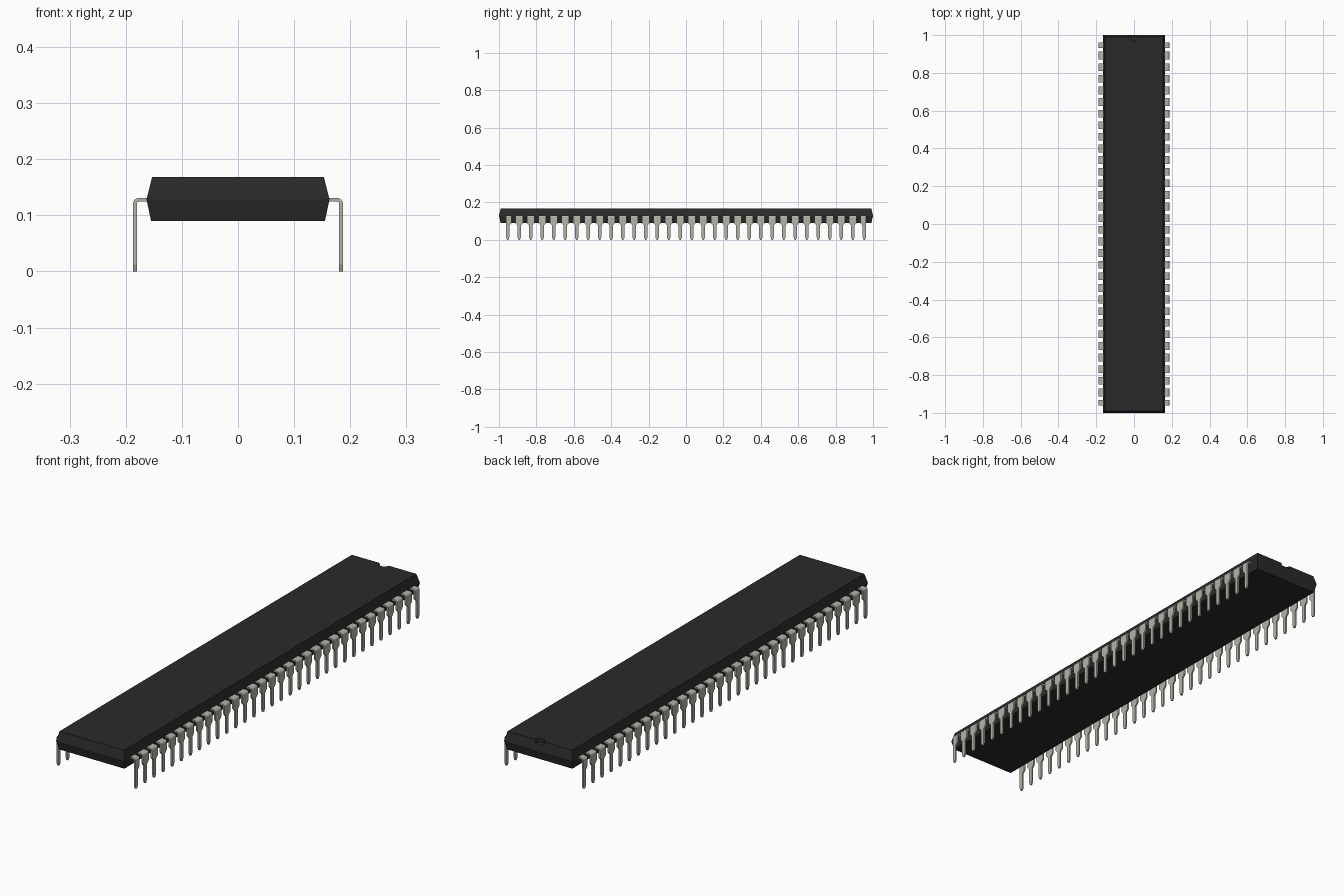
import bpy, bmesh, math
from mathutils import Matrix

cube = bpy.data.objects.get("Cube")
if cube:
    bpy.data.objects.remove(cube, do_unlink=True)


def material(name, rgb, rough):
    m = bpy.data.materials.new(name)
    m.use_nodes = True
    m.diffuse_color = (*rgb, 1)
    shader = m.node_tree.nodes["Principled BSDF"]
    shader.inputs["Base Color"].default_value = (*rgb, 1)
    shader.inputs["Roughness"].default_value = rough
    return m


BLACK = material("black plastic", (0.023, 0.023, 0.023), 0.7)
METAL = material("pin metal", (0.46, 0.45, 0.39), 0.5)


def make_mesh(name, bm, mat):
    bmesh.ops.recalc_face_normals(bm, faces=bm.faces)
    mesh = bpy.data.meshes.new(name)
    bm.to_mesh(mesh)
    bm.free()
    mesh.materials.append(mat)
    return mesh


def add_object(name, mesh):
    ob = bpy.data.objects.new(name, mesh)
    bpy.context.collection.objects.link(ob)
    return ob


def loft(bm, rings):
    """Skin a list of four-cornered rings and cap both ends."""
    rows = [[bm.verts.new(p) for p in ring] for ring in rings]
    for a, b in zip(rows, rows[1:]):
        for i in range(4):
            j = (i + 1) % 4
            bm.faces.new((a[i], a[j], b[j], b[i]))
    bm.faces.new(rows[0][::-1])
    bm.faces.new(rows[-1])


# Body: bottom, widest parting line, top
bm = bmesh.new()
loft(bm, [[(-x, -y, z), (x, -y, z), (x, y, z), (-x, y, z)]
          for x, y, z in ((0.155, 0.991, 0.09), (0.163, 1.0, 0.128), (0.153, 0.99, 0.168))])
body = add_object("chip_body", make_mesh("chip_body", bm, BLACK))

# Round orientation notch cut into the top of the back end
bm = bmesh.new()
bmesh.ops.create_cone(bm, cap_ends=True, segments=32, radius1=0.022, radius2=0.022,
                      depth=0.03, matrix=Matrix.Translation((0, 0.992, 0.169)))
cutter = add_object("notch_cutter", make_mesh("notch_cutter", bm, BLACK))
cutter.hide_render = True
cut = body.modifiers.new("notch", 'BOOLEAN')
cut.operation = 'DIFFERENCE'
cut.solver = 'EXACT'
cut.object = cutter
bpy.context.view_layer.objects.active = body
bpy.ops.object.modifier_apply(modifier=cut.name)
bpy.data.objects.remove(cutter, do_unlink=True)

# Pins: bent strip with a wide shoulder, narrow leg and tapered tip
OUT, TOP, T, R = 0.187, 0.131, 0.0068, 0.0105
WIDE, THIN, TIP = 0.0205, 0.0085, 0.004


def pin_mesh(name, shoulder_lo, shoulder_hi):
    """Shoulder half-widths towards -y and +y."""
    stations = [((0.15, TOP), (0.15, TOP - T), shoulder_lo, shoulder_hi)]
    cx, cz = OUT - R, TOP - R
    for k in range(7):
        a = math.pi / 2 * (1 - k / 6)
        c, s = math.cos(a), math.sin(a)
        stations.append(((cx + R * c, cz + R * s),
                         (cx + (R - T) * c, cz + (R - T) * s), shoulder_lo, shoulder_hi))
    for z, lo, hi in ((0.09, shoulder_lo, shoulder_hi), (0.077, THIN, THIN),
                      (0.012, THIN, THIN), (0.0, TIP, TIP)):
        stations.append(((OUT, z), (OUT - T, z), lo, hi))
    bm = bmesh.new()
    loft(bm, [[(o[0], -lo, o[1]), (o[0], hi, o[1]), (i[0], hi, i[1]), (i[0], -lo, i[1])]
              for o, i, lo, hi in stations])
    return make_mesh(name, bm, METAL)


middle = pin_mesh("middle_pin", WIDE, WIDE)
front_end = pin_mesh("front_end_pin", THIN, WIDE)
back_end = pin_mesh("back_end_pin", WIDE, THIN)

# Two rows of pins; the second row is the first turned half round
COUNT, PITCH = 32, 0.0615
pins = []
for n in range(COUNT):
    y = (n - (COUNT - 1) / 2) * PITCH
    mesh = front_end if n == 0 else back_end if n == COUNT - 1 else middle
    left = add_object(f"left_pin_{n + 1}", mesh)
    left.location.y = y
    right = add_object(f"right_pin_{n + 1}", mesh)
    right.location.y = -y
    right.rotation_euler.z = math.pi
    pins += [left, right]

# Smooth only the rounded bends
bpy.ops.object.select_all(action='DESELECT')
for ob in pins + [body]:
    ob.select_set(True)
bpy.context.view_layer.objects.active = body
bpy.ops.object.shade_smooth_by_angle(angle=math.radians(20))
bpy.ops.object.select_all(action='DESELECT')
